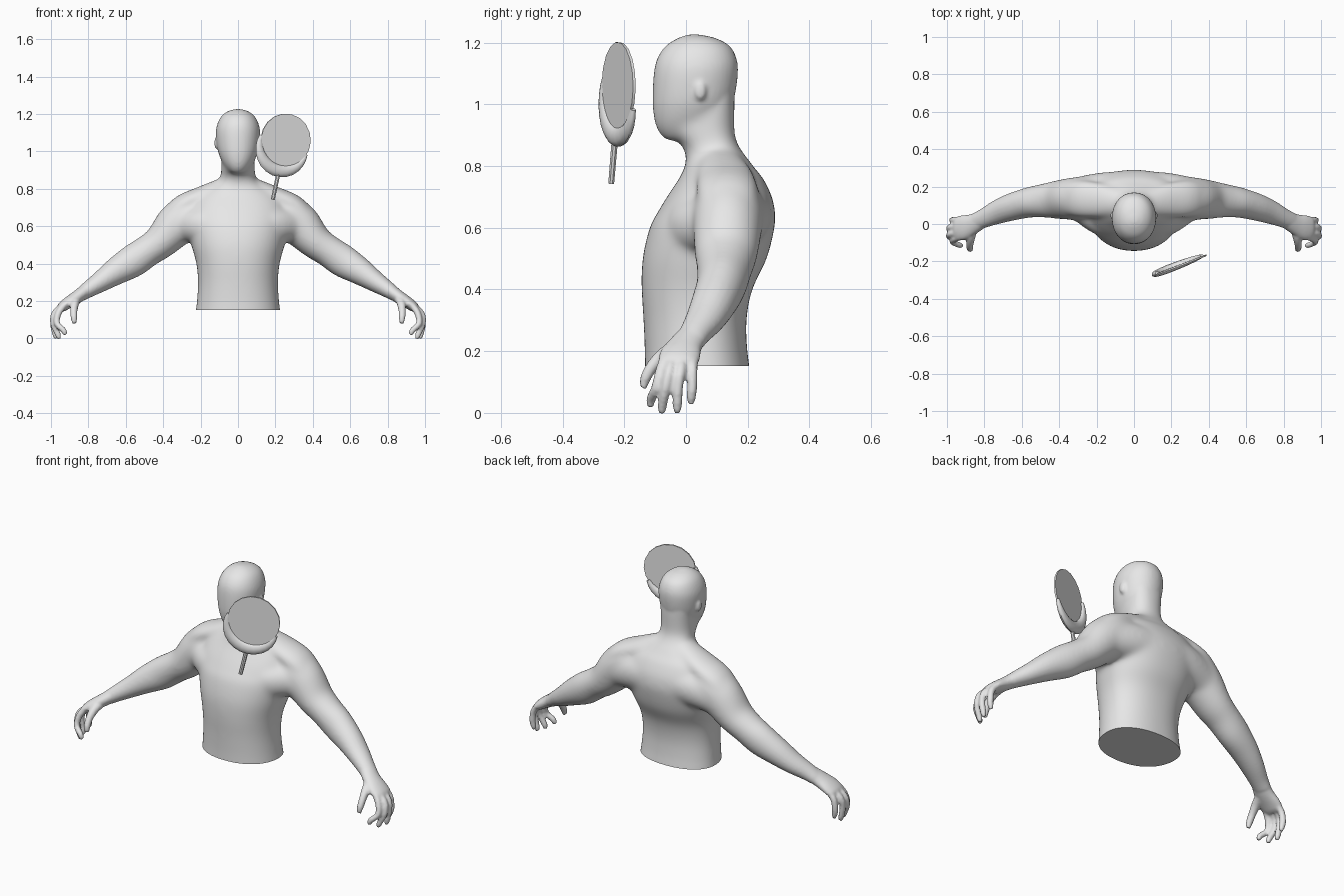
import bpy, bmesh, math
from mathutils import Matrix, Vector

if "Cube" in bpy.data.objects:
    bpy.data.objects.remove(bpy.data.objects["Cube"])

grey = bpy.data.materials.new("plain grey")
grey.diffuse_color = (0.8, 0.8, 0.8, 1)
grey.use_nodes = True
grey.node_tree.nodes["Principled BSDF"].inputs["Base Color"].default_value = grey.diffuse_color


def smooth_rows(rows, steps):
    """Catmull-Rom interpolation between rows of numbers."""
    out = []
    for i in range(len(rows) - 1):
        a, b, c, d = (rows[min(max(i + k, 0), len(rows) - 1)] for k in (-1, 0, 1, 2))
        for s in range(steps):
            t = s / steps
            out.append([0.5 * (2 * q + (r - p) * t + (2 * p - 5 * q + 4 * r - w) * t * t
                               + (3 * q - p - 3 * r + w) * t ** 3)
                        for p, q, r, w in zip(a, b, c, d)])
    return out + [list(rows[-1])]


def skin(bm, rings):
    """Closed skin over a list of rings of points."""
    loops = [[bm.verts.new(p) for p in ring] for ring in rings]
    n = len(loops[0])
    faces = [bm.faces.new((a[i], a[(i + 1) % n], b[(i + 1) % n], b[i]))
             for a, b in zip(loops, loops[1:]) for i in range(n)]
    faces += [bm.faces.new(loops[0]), bm.faces.new(loops[-1])]
    bmesh.ops.recalc_face_normals(bm, faces=faces)


def oval(hw, yf, yb, z, power, shift, n=40):
    """Rounded ring from half width, front y and back y; widest point moved back by shift."""
    ring = []
    mid = (yf + yb) / 2 + shift
    for i in range(n):
        c, s = math.cos(math.tau * i / n), math.sin(math.tau * i / n)
        x = math.copysign(abs(c) ** (2 / power), c)
        y = abs(s) ** (2 / power)
        ring.append((hw * x, mid + y * ((yb if s > 0 else yf) - mid), z))
    return ring


def stack(bm, rows, power=2.2, shift=0.0):
    """Upright loft; rows are z, half width, front y, back y."""
    skin(bm, [oval(hw, yf, yb, z, power, shift) for z, hw, yf, yb in smooth_rows(rows, 4)])


def limb(bm, rows, side=1, n=20, steps=4):
    """Tube; rows are x, y, z, radius across, radius along y."""
    rows = smooth_rows(rows, steps)
    pts = [Vector((side * r[0], r[1], r[2])) for r in rows]
    rings = []
    for i, r in enumerate(rows):
        t = (pts[min(i + 1, len(pts) - 1)] - pts[max(i - 1, 0)]).normalized()
        v = Vector((0, 1, 0))
        v = (v - t * v.dot(t)).normalized()
        u = t.cross(v)
        rings.append([pts[i] + u * r[3] * math.cos(math.tau * k / n)
                      + v * r[4] * math.sin(math.tau * k / n) for k in range(n)])
    skin(bm, rings)


def finish(bm, name, matrix=None):
    me = bpy.data.meshes.new(name)
    bm.to_mesh(me)
    bm.free()
    ob = bpy.data.objects.new(name, me)
    bpy.context.collection.objects.link(ob)
    me.materials.append(grey)
    if matrix:
        ob.matrix_world = matrix
    return ob


def shade(ob, angle):
    bpy.ops.object.select_all(action='DESELECT')
    ob.select_set(True)
    bpy.context.view_layer.objects.active = ob
    bpy.ops.object.shade_smooth_by_angle(angle=math.radians(angle))


body = bmesh.new()
# torso and neck
stack(body, [(.05, .235, -.133, .215), (.15, .226, -.134, .206), (.2, .22, -.134, .199),
             (.3, .214, -.138, .196), (.4, .223, -.144, .215), (.5, .25, -.141, .262),
             (.6, .272, -.118, .287), (.65, .275, -.092, .289), (.7, .27, -.062, .279),
             (.76, .235, -.022, .25), (.79, .19, -.007, .225), (.82, .135, .0, .203),
             (.85, .102, -.005, .18), (.88, .092, -.025, .164), (.91, .09, -.055, .158),
             (.98, .088, -.04, .157), (1.05, .085, .0, .157)], shift=.02)
# head
stack(body, [(.882, .034, -.07, .02), (.915, .068, -.094, .09), (.96, .093, -.105, .13),
             (1.02, .111, -.108, .156), (1.1, .118, -.104, .168), (1.15, .109, -.092, .163),
             (1.19, .087, -.064, .14), (1.215, .053, -.024, .093), (1.226, .014, .01, .04)],
      power=2.1)

# per finger: base y, middle y, tip y, middle x, tip x, tip z
fingers = [(-.068, -.097, -.114, .968, .925, .03), (-.042, -.066, -.077, .988, .957, .010),
           (-.010, -.026, -.028, .988, .972, .012), (.020, .020, .017, .972, .962, .04)]
for side in (-1, 1):
    # ear
    bmesh.ops.create_uvsphere(body, u_segments=16, v_segments=10, radius=1,
                              matrix=Matrix.Translation((side * .115, .046, 1.045))
                              @ Matrix.Diagonal((.012, .020, .032, 1)))
    # chest, shoulder blade and neck muscle
    limb(body, [(.05, .0, .60, .085, .08), (.18, .02, .605, .092, .08),
                (.3, .095, .60, .085, .075), (.4, .125, .53, .07, .08)], side)
    limb(body, [(.02, .2, .65, .09, .085), (.18, .188, .64, .10, .087),
                (.32, .15, .60, .095, .096), (.42, .135, .51, .07, .09)], side)
    limb(body, [(.03, .11, .825, .055, .07), (.1, .115, .80, .052, .078),
                (.2, .128, .76, .052, .095), (.31, .135, .705, .056, .098),
                (.42, .135, .60, .04, .07)], side)
    # arm from shoulder to wrist
    limb(body, [(.16, .14, .68, .09, .1), (.25, .138, .66, .113, .115),
                (.325, .135, .61, .117, .114), (.41, .13, .52, .094, .104),
                (.48, .125, .47, .086, .092), (.56, .115, .415, .089, .082),
                (.65, .092, .36, .074, .074), (.73, .064, .307, .057, .064),
                (.80, .032, .262, .044, .052), (.84, .014, .235, .037, .049)], side)
    # palm
    limb(body, [(.81, .028, .258, .037, .047), (.86, .0, .222, .035, .055),
                (.91, -.018, .19, .031, .066), (.943, -.024, .166, .026, .064),
                (.956, -.025, .152, .017, .056)], side)
    # fingers
    for base, mid, tip, mx, tx, tz in fingers:
        limb(body, [(.93, base, .178, .018, .018),
                    (mx - .008, (base + mid) / 2, .135, .0175, .0175),
                    (mx, mid, .08, .0165, .0165),
                    (tx + .006, tip, tz + .012, .0155, .0155),
                    (tx, tip, tz - .012, .010, .010)], side, 12)
    # thumb
    limb(body, [(.86, -.02, .215, .026, .026), (.872, -.07, .19, .024, .024),
                (.878, -.11, .15, .020, .020), (.877, -.132, .11, .0175, .0175),
                (.875, -.138, .08, .011, .011)], side, 12)

body_ob = finish(body, "body")
bpy.context.view_layer.objects.active = body_ob
body_ob.select_set(True)
fuse = body_ob.modifiers.new("fuse", 'REMESH')
fuse.mode = 'VOXEL'
fuse.voxel_size = 0.0072
bpy.ops.object.modifier_apply(modifier="fuse")

# blend the muscles of the trunk more strongly than the hands and head
trunk = body_ob.vertex_groups.new(name="trunk")
for v in body_ob.data.vertices:
    x, z = abs(v.co.x), v.co.z
    weight = min(max((.7 - x) / .2, 0), 1) * min(max((1.0 - z) / .08, .03), 1)
    trunk.add([v.index], weight, 'REPLACE')
for name, count, group in (("blend", 65, "trunk"), ("soften", 3, "")):
    mod = body_ob.modifiers.new(name, 'SMOOTH')
    mod.factor = 0.5
    mod.iterations = count
    mod.vertex_group = group
    bpy.ops.object.modifier_apply(modifier=name)

# flat cut at the waist, closed underneath
bm = bmesh.new()
bm.from_mesh(body_ob.data)
waist = [f for f in bm.faces if abs(f.calc_center_median().x) < .4
         and f.calc_center_median().z < .3]
geom = set(waist)
for f in waist:
    geom.update(f.verts)
    geom.update(f.edges)
bmesh.ops.bisect_plane(bm, geom=list(geom), plane_co=(0, 0, .152), plane_no=(0, 0, 1))
bmesh.ops.delete(bm, geom=[v for v in bm.verts if abs(v.co.x) < .4 and v.co.z < .1519],
                 context='VERTS')
bmesh.ops.holes_fill(bm, edges=[e for e in bm.edges if e.is_boundary], sides=0)
bm.to_mesh(body_ob.data)
bm.free()
body_ob.data.materials.clear()
body_ob.data.materials.append(grey)
shade(body_ob, 60)

# hand mirror, turned and tilted as one piece
place = (Matrix.Translation((.255, -.218, 1.06)) @ Matrix.Rotation(math.radians(21), 4, 'Z')
         @ Matrix.Rotation(math.radians(13), 4, 'Y'))

disc = bmesh.new()
bmesh.ops.create_cone(disc, cap_ends=True, segments=18, radius1=.142, radius2=.142, depth=.009,
                      matrix=Matrix.Rotation(math.pi / 2, 4, 'X'))
shade(finish(disc, "mirror_disc", place), 30)

# crescent cradle, thickest at the bottom
cradle = bmesh.new()
rows = []
for i in range(15):
    a = math.radians(182 + 158 * i / 14)
    k = math.sin(math.pi * i / 14)
    r = .14 + .028 * k
    rows.append((r * math.cos(a), .005, r * math.sin(a), .010 + .024 * k, .009 + .013 * k))
limb(cradle, rows, n=12, steps=1)
shade(finish(cradle, "mirror_cradle", place), 40)

handle = bmesh.new()
limb(handle, [(0, .002, -.17, .012, .011), (0, .002, -.325, .011, .010)], n=8, steps=1)
shade(finish(handle, "mirror_handle", place), 30)
